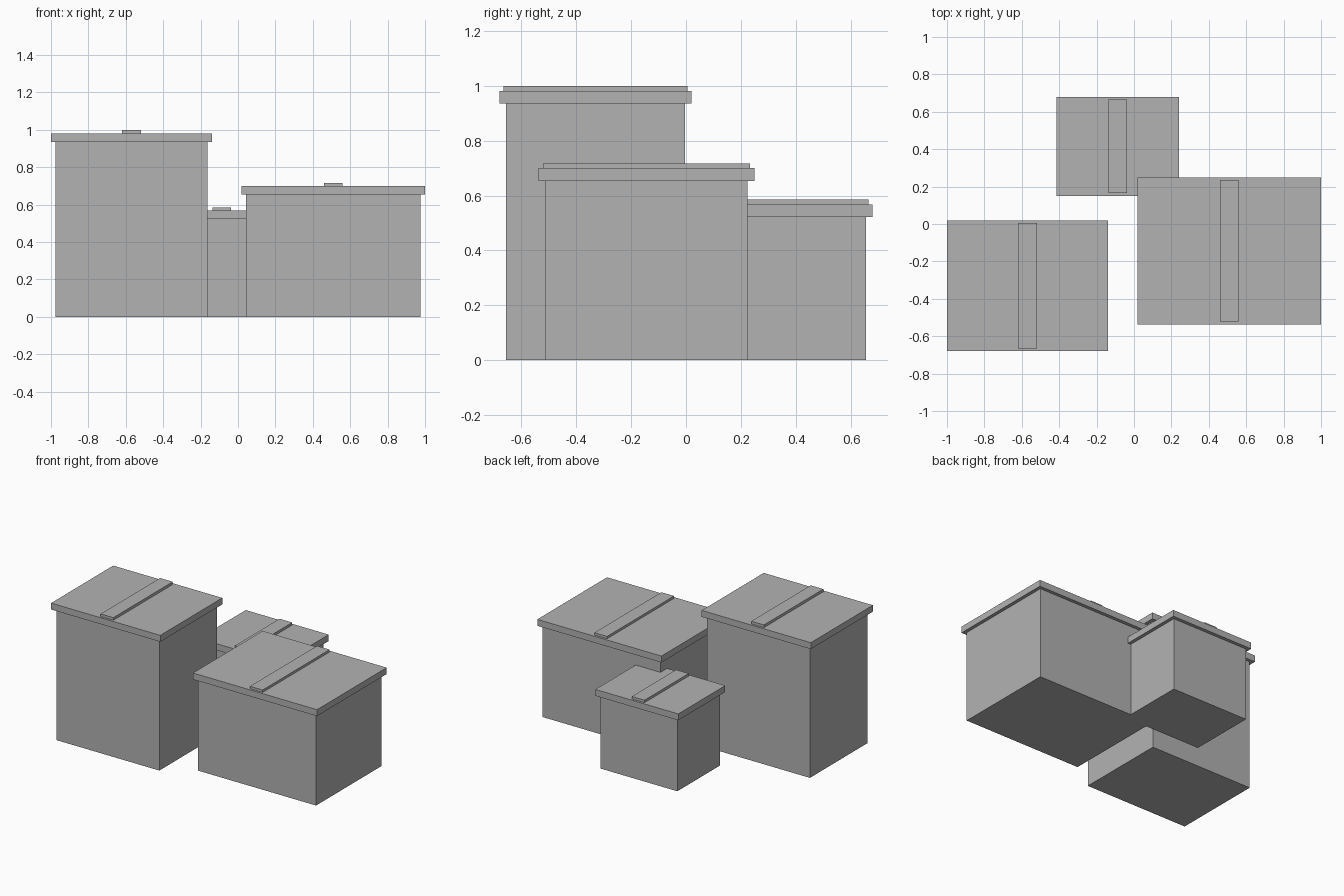
import bpy

if "Cube" in bpy.data.objects:
    bpy.data.objects.remove(bpy.data.objects["Cube"])

grey = bpy.data.materials.new("plain grey")
grey.diffuse_color = (0.448, 0.448, 0.448, 1.0)
grey.use_nodes = True
grey.node_tree.nodes["Principled BSDF"].inputs["Base Color"].default_value = grey.diffuse_color


def box(name, x0, x1, y0, y1, z0, z1):
    """Axis-aligned box between the given limits."""
    bpy.ops.mesh.primitive_cube_add(
        size=1, location=((x0 + x1) / 2, (y0 + y1) / 2, (z0 + z1) / 2))
    ob = bpy.context.object
    ob.name = name
    ob.scale = (x1 - x0, y1 - y0, z1 - z0)
    bpy.ops.object.transform_apply(location=False, rotation=False, scale=True)
    ob.data.materials.append(grey)
    return ob


LIP = 0.024      # lid overhang
LID = 0.046      # lid thickness
TAPE = 0.05      # half width of tape strip


def crate(name, x0, x1, y0, y1, top, tape_top):
    """Closed crate: body, overhanging lid and a tape strip along y."""
    box(name + "_body", x0 + LIP, x1 - LIP, y0 + LIP, y1 - LIP, 0, top - LID)
    box(name + "_lid", x0, x1, y0, y1, top - LID, top)
    cx = (x0 + x1) / 2
    box(name + "_tape", cx - TAPE, cx + TAPE, y0 + 0.015, y1 - 0.015,
        top, tape_top)


# lid footprint (x, y), lid top, tape top
crate("tall_crate", -1.0, -0.138, -0.68, 0.02, 0.981, 1.0)
crate("wide_crate", 0.02, 1.0, -0.537, 0.249, 0.70, 0.717)
crate("small_crate", -0.415, 0.24, 0.15, 0.68, 0.568, 0.586)
